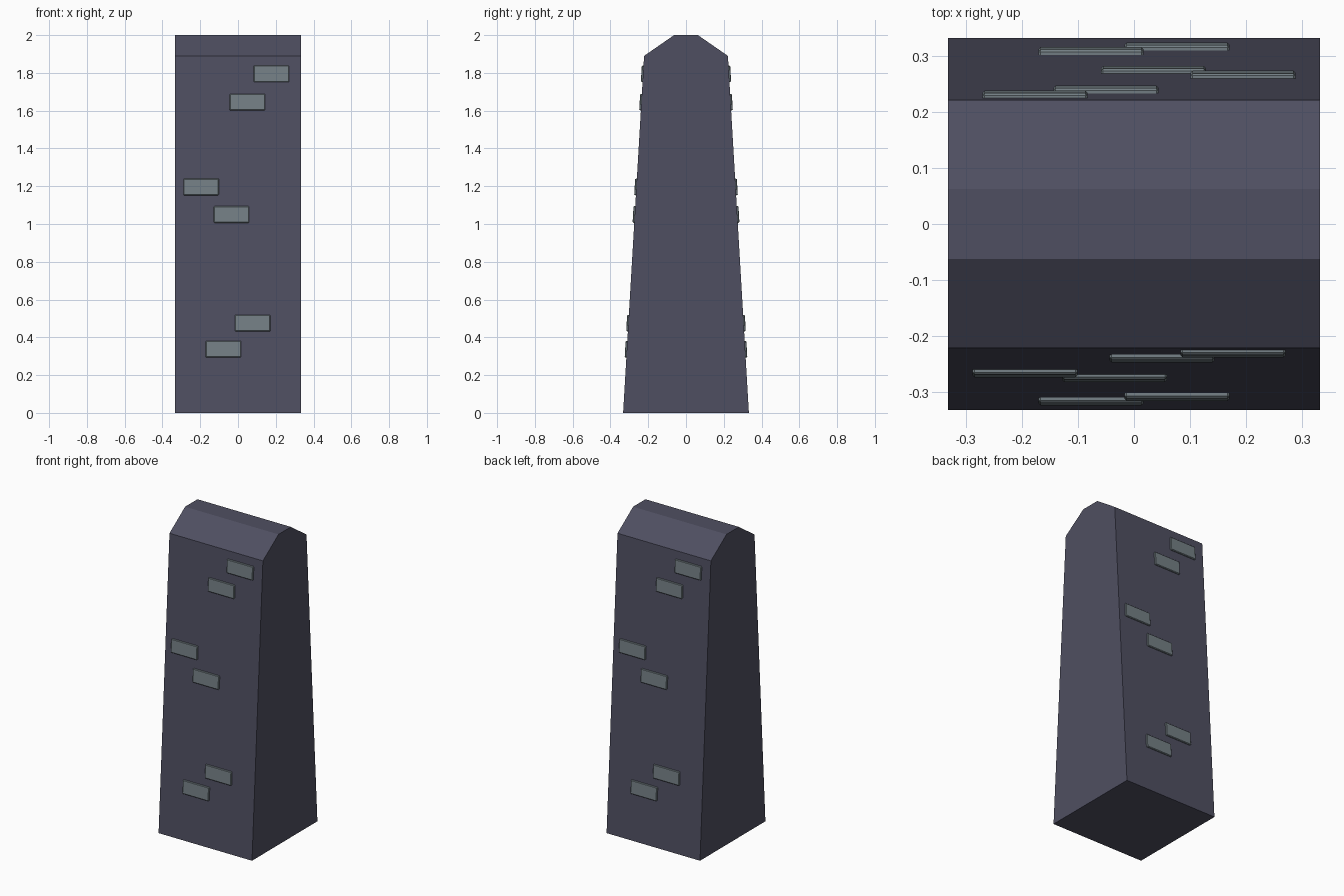
import bpy
import bmesh
import math
from mathutils import Matrix, Vector

if "Cube" in bpy.data.objects:
    bpy.data.objects.remove(bpy.data.objects["Cube"], do_unlink=True)

HALF_WIDTH = 0.333
FOOT, SHOULDER, CROWN = 0.333, 0.222, 0.063
SHOULDER_Z, TOP_Z = 1.89, 2.0
LEAN = math.atan2(FOOT - SHOULDER, SHOULDER_Z)


def make_material(name, color):
    mat = bpy.data.materials.new(name)
    mat.use_nodes = True
    mat.diffuse_color = color
    mat.node_tree.nodes["Principled BSDF"].inputs["Base Color"].default_value = color
    return mat


def add_object(name, bm, mat):
    bmesh.ops.recalc_face_normals(bm, faces=bm.faces)
    mesh = bpy.data.meshes.new(name)
    bm.to_mesh(mesh)
    bm.free()
    mesh.materials.append(mat)
    obj = bpy.data.objects.new(name, mesh)
    bpy.context.collection.objects.link(obj)
    return obj


slate = make_material("dark slate", (0.078, 0.078, 0.120, 1))
grey = make_material("grey stone", (0.175, 0.215, 0.235, 1))

# Tapered pillar: side profile pushed across the width
half = [(FOOT, 0), (SHOULDER, SHOULDER_Z), (CROWN, TOP_Z)]
profile = half + [(-y, z) for y, z in reversed(half)]
bm = bmesh.new()
side = bm.faces.new([bm.verts.new((-HALF_WIDTH, y, z)) for y, z in profile])
pushed = bmesh.ops.extrude_face_region(bm, geom=[side], use_keep_orig=True)
new_verts = [v for v in pushed["geom"] if isinstance(v, bmesh.types.BMVert)]
bmesh.ops.translate(bm, verts=new_verts, vec=(2 * HALF_WIDTH, 0, 0))
add_object("pillar", bm, slate)

# Raised bricks lying on the leaning front; the back repeats them half a turn round
BRICKS = [(0.177, 1.795), (0.05, 1.645), (-0.195, 1.196),
          (-0.035, 1.05), (0.077, 0.475), (-0.077, 0.337)]
SIZE = Vector((0.188, 0.02, 0.088))
PROUD = 0.009

for side_name, turn in (("front", 0), ("back", math.pi)):
    for number, (x, z) in enumerate(BRICKS, 1):
        bm = bmesh.new()
        bmesh.ops.create_cube(bm, size=1, matrix=Matrix.Diagonal(SIZE).to_4x4())
        bmesh.ops.bevel(bm, geom=bm.edges[:], offset=0.004, segments=1,
                        affect="EDGES")
        wall_y = -(FOOT - z * math.tan(LEAN))
        place = (Matrix.Rotation(turn, 4, "Z")
                 @ Matrix.Translation((x, wall_y, z))
                 @ Matrix.Rotation(-LEAN, 4, "X")
                 @ Matrix.Translation((0, SIZE.y / 2 - PROUD, 0)))
        bm.transform(place)
        add_object(f"{side_name}_brick_{number}", bm, grey)
